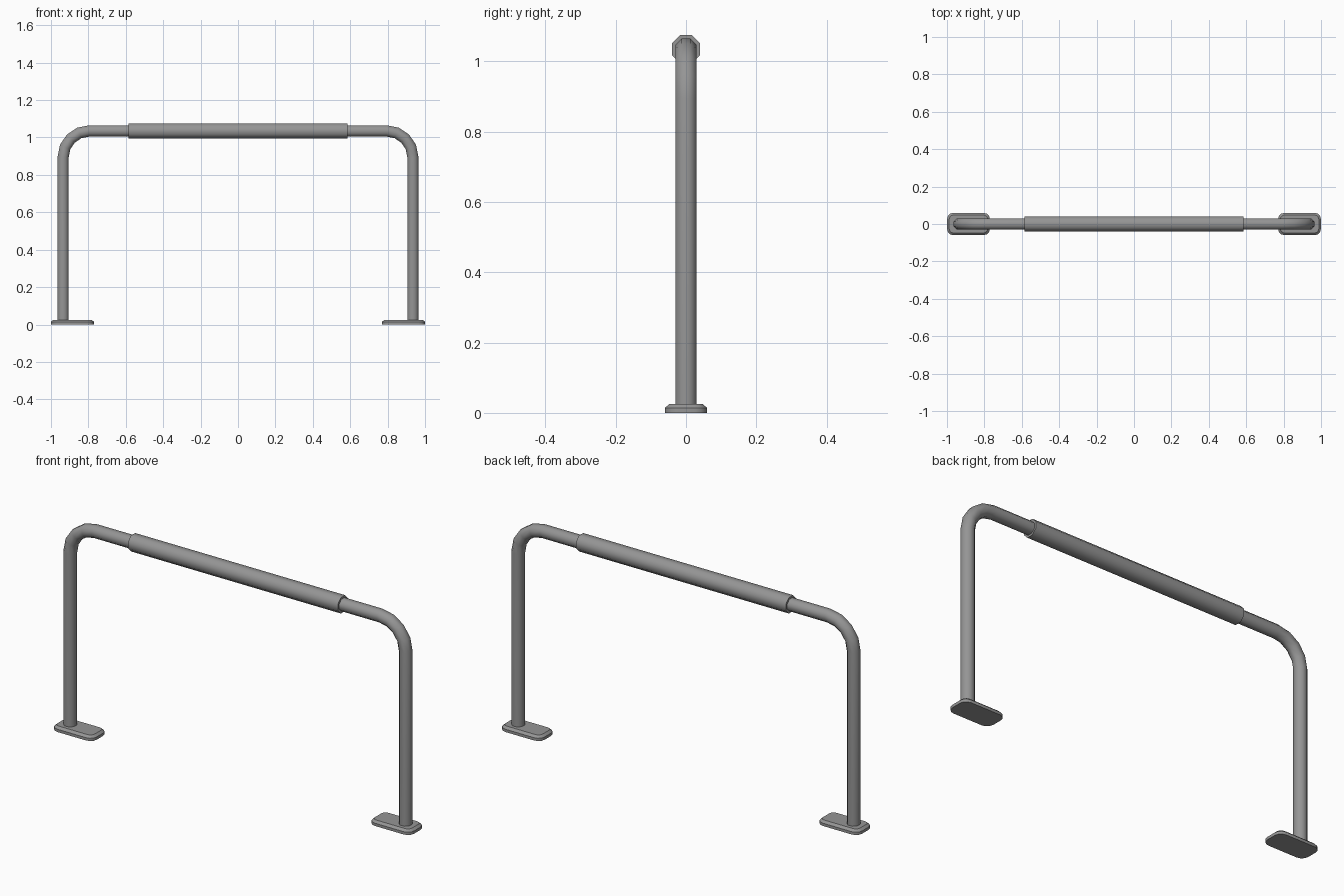
import bpy, bmesh
from math import cos, sin, pi, radians
from mathutils import Vector

cube = bpy.data.objects.get("Cube")
if cube:
    bpy.data.objects.remove(cube)

metal = bpy.data.materials.new("grey_metal")
metal.use_nodes = True
colour = (0.3, 0.3, 0.3, 1)
metal.diffuse_color = colour
metal.node_tree.nodes["Principled BSDF"].inputs["Base Color"].default_value = colour


def loft(name, rings, smooth_angle):
    """Skin a list of equal-length point rings and cap both ends."""
    bm = bmesh.new()
    loops = [[bm.verts.new(p) for p in ring] for ring in rings]
    n = len(loops[0])
    for a, b in zip(loops, loops[1:]):
        for i in range(n):
            j = (i + 1) % n
            bm.faces.new((a[i], a[j], b[j], b[i]))
    bm.faces.new(loops[0])
    bm.faces.new(loops[-1])
    bmesh.ops.recalc_face_normals(bm, faces=bm.faces)
    mesh = bpy.data.meshes.new(name)
    bm.to_mesh(mesh)
    bm.free()
    mesh.materials.append(metal)
    obj = bpy.data.objects.new(name, mesh)
    bpy.context.collection.objects.link(obj)
    bpy.ops.object.select_all(action='DESELECT')
    obj.select_set(True)
    bpy.context.view_layer.objects.active = obj
    bpy.ops.object.shade_smooth_by_angle(angle=radians(smooth_angle))
    return obj


def octagon(centre, angle, apothem):
    """Flat-sided octagon facing a direction given by angle in the xz plane."""
    out = Vector((-sin(angle), 0, cos(angle)))
    side = Vector((0, 1, 0))
    r = apothem / cos(pi / 8)
    turns = [(k + 0.5) * pi / 4 for k in range(8)]
    return [centre + r * (cos(t) * out + sin(t) * side) for t in turns]


# Bent tube: two uprights, two rounded corners and the top rail
LEG_X, RAIL_Z, BEND, STEPS = 0.935, 1.035, 0.14, 4
TUBE, GRIP = 0.03, 0.04
path = [(Vector((-LEG_X, 0, 0.015)), pi / 2)]
for side in (-1, 1):
    for k in range(STEPS + 1):
        turn = pi / 2 * (k / STEPS if side < 0 else 1 - k / STEPS)
        pos = Vector((side * (LEG_X - BEND + BEND * cos(turn)), 0,
                      RAIL_Z - BEND + BEND * sin(turn)))
        path.append((pos, -side * (pi / 2 - turn)))
path.append((Vector((LEG_X, 0, 0.015)), -pi / 2))
loft("bent_tube", [octagon(p, a, TUBE) for p, a in path], 50)

# Thicker sleeve around the middle of the rail
loft("grip_sleeve", [octagon(Vector((x, 0, RAIL_Z)), 0, GRIP)
                     for x in (-0.585, 0.585)], 50)


def rounded_rect(cx, z, half_x, half_y, radius):
    points = []
    for q, (sx, sy) in enumerate(((1, 1), (-1, 1), (-1, -1), (1, -1))):
        for k in range(4):
            t = (q + k / 3) * pi / 2
            points.append((cx + sx * (half_x - radius) + radius * cos(t),
                           sy * (half_y - radius) + radius * sin(t), z))
    return points


# Foot plates with a bevelled upper edge
for name, cx in (("right_foot_plate", -0.885), ("left_foot_plate", 0.885)):
    levels = ((0, 0), (0.014, 0), (0.025, 0.012))
    loft(name, [rounded_rect(cx, z, 0.115 - inset, 0.06 - inset, 0.035 - inset)
                for z, inset in levels], 35)
